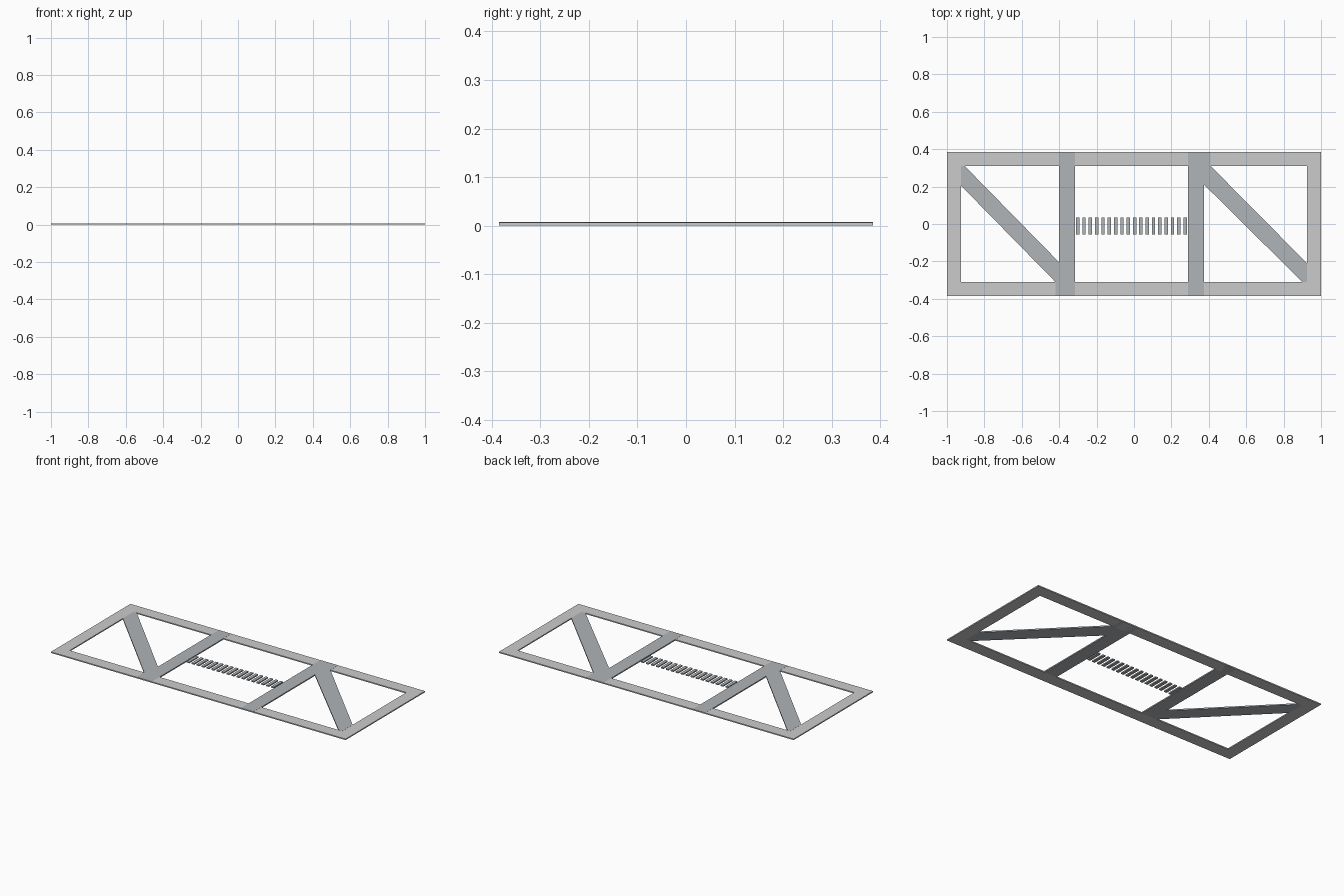
import bpy, bmesh

if "Cube" in bpy.data.objects:
    bpy.data.objects.remove(bpy.data.objects["Cube"])

steel = bpy.data.materials.new("dark_steel")
steel.diffuse_color = (0.44, 0.46, 0.48, 1)
steel.use_nodes = True
steel.node_tree.nodes["Principled BSDF"].inputs["Base Color"].default_value = steel.diffuse_color
FRAME_H, BAR_H = 0.007, 0.0074


def finish(name, bm, mat=None):
    bmesh.ops.recalc_face_normals(bm, faces=bm.faces)
    me = bpy.data.meshes.new(name)
    bm.to_mesh(me)
    bm.free()
    ob = bpy.data.objects.new(name, me)
    bpy.context.collection.objects.link(ob)
    if mat:
        me.materials.append(mat)
    return ob


def extrude_up(bm, faces, h):
    r = bmesh.ops.extrude_face_region(bm, geom=faces, use_keep_orig=True)
    verts = [v for v in r["geom"] if isinstance(v, bmesh.types.BMVert)]
    bmesh.ops.translate(bm, verts=verts, vec=(0, 0, h))


def plate(name, pts, h=BAR_H, mat=steel):
    bm = bmesh.new()
    f = bm.faces.new([bm.verts.new((x, y, 0)) for x, y in pts])
    extrude_up(bm, [f], h)
    return finish(name, bm, mat)


def rect(x0, x1, y0, y1):
    return [(x0, y0), (x1, y0), (x1, y1), (x0, y1)]


# Rectangular outer frame with mitred corners
bm = bmesh.new()
outer = [bm.verts.new((x, y, 0)) for x, y in rect(-1, 1, -0.385, 0.385)]
inner = [bm.verts.new((x, y, 0)) for x, y in rect(-0.925, 0.925, -0.31, 0.31)]
ring = [bm.faces.new((outer[i], outer[(i + 1) % 4], inner[(i + 1) % 4], inner[i]))
        for i in range(4)]
extrude_up(bm, ring, FRAME_H)
finish("outer_frame", bm)

# Upright bars
plate("left_upright", rect(-0.40, -0.315, -0.385, 0.385))
plate("right_upright", rect(0.29, 0.375, -0.385, 0.385))

# Diagonal bars, ends trimmed to the frame
plate("left_diagonal", [(-0.925, 0.205), (-0.42, -0.31), (-0.42, -0.385), (-0.40, -0.385),
                        (-0.40, -0.205), (-0.905, 0.31), (-0.925, 0.31)])
plate("right_diagonal", [(0.375, 0.21), (0.90, -0.31), (0.925, -0.31), (0.925, -0.21),
                         (0.41, 0.31), (0.41, 0.385), (0.375, 0.385)])

# Row of small slats between the uprights
for i in range(18):
    x = -0.301 + i * 0.0338
    plate(f"slat_{i + 1}", rect(x - 0.009, x + 0.009, -0.056, 0.034))
